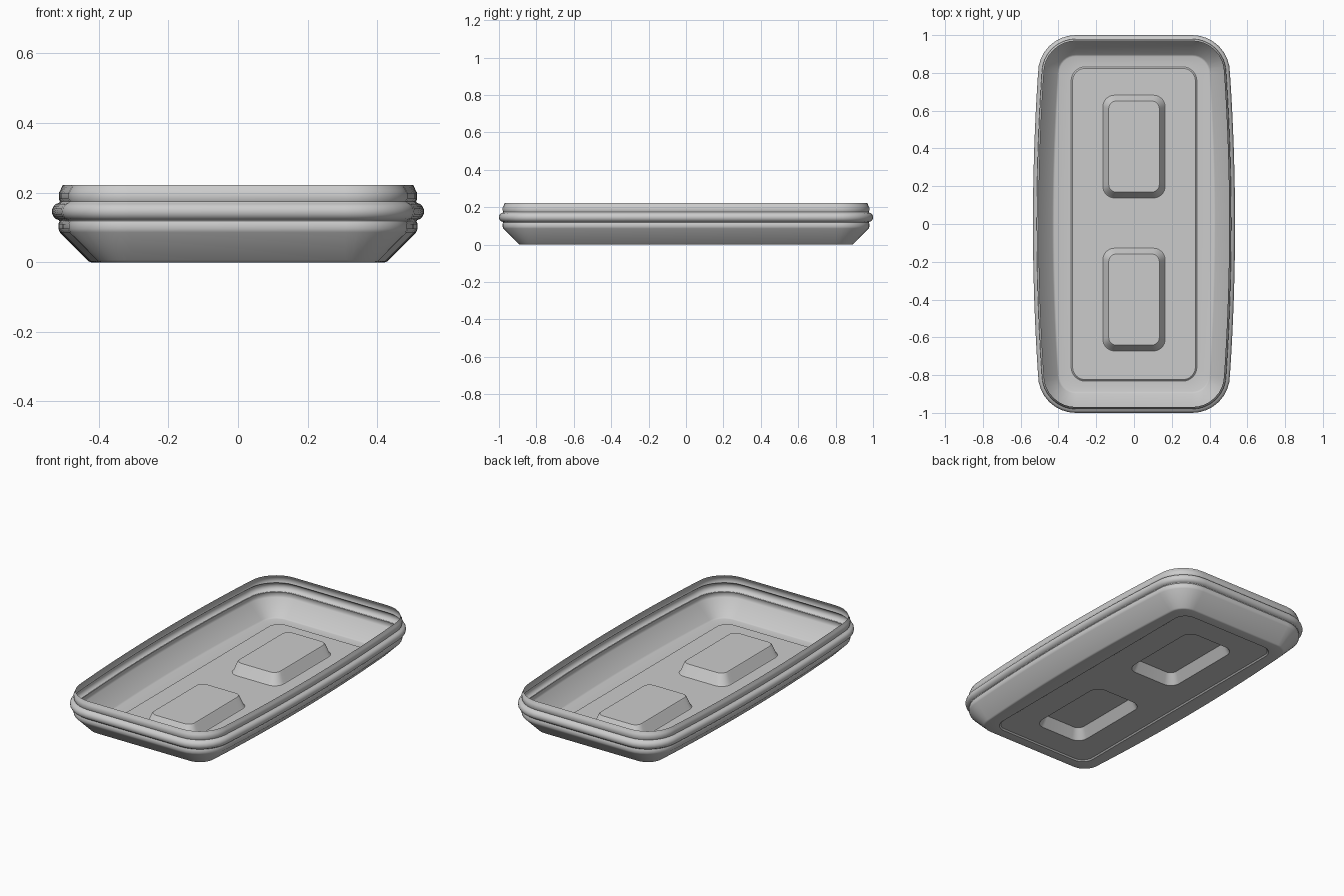
import bpy, bmesh, math

if "Cube" in bpy.data.objects:
    bpy.data.objects.remove(bpy.data.objects["Cube"])

ARC = 8      # segments per rounded corner
SIDE = 16    # segments per long side


def outline(hx, hy, r, z, bulge=0.0, cx=0.0, cy=0.0):
    """Rounded rectangle, counter-clockwise, long sides optionally bowed out."""
    pts = []
    for k, (sx, sy) in enumerate(((1, 1), (-1, 1), (-1, -1), (1, -1))):
        for i in range(ARC + 1):
            a = math.pi / 2 * (k + i / ARC)
            pts.append((sx * (hx - r) + r * math.cos(a), sy * (hy - r) + r * math.sin(a)))
        if k in (1, 3):  # long sides
            s = -1 if k == 1 else 1
            for i in range(1, SIDE):
                t = -1 + 2 * i / SIDE
                pts.append((s * hx, s * t * (hy - r)))
    out = []
    for x, y in pts:
        f = max(0.0, 1 - (y / (hy - r)) ** 2)
        out.append((cx + x + bulge * f * x / hx, cy + y, z))
    return out


bm = bmesh.new()


def loft(rings):
    """Skin a stack of outlines; returns first and last vertex loops."""
    loops = [[bm.verts.new(p) for p in ring] for ring in rings]
    n = len(loops[0])
    for a, b in zip(loops, loops[1:]):
        for i in range(n):
            j = (i + 1) % n
            bm.faces.new((a[i], a[j], b[j], b[i]))
    return loops[0], loops[-1]


def loop_edges(loop):
    return [bm.edges.get((loop[i], loop[(i + 1) % len(loop)])) for i in range(len(loop))]


# Wall profile as (inset from widest line, height), rim down to base
profile = [(0.031, 0.222), (0.024, 0.206), (0.020, 0.199), (0.020, 0.182), (0.023, 0.174)]
profile += [(0.024 - 0.024 * math.cos(a), 0.146 + 0.025 * math.sin(a))
            for a in [math.radians(80 - 20 * i) for i in range(9)]]
profile += [(0.022, 0.118), (0.019, 0.110), (0.019, 0.096), (0.023, 0.086),
            (0.103, 0.006), (0.107, 0.002), (0.113, 0.0)]
rings = [outline(0.508 - d, 1.0 - d, 0.2 - d, z, 0.027) for d, z in profile]

# Slightly raised floor panel
FLOOR = 0.007
rings.append(outline(0.333, 0.832, 0.075, 0.0))
rings.append(outline(0.325, 0.824, 0.067, FLOOR))
_, panel_edge = loft(rings)
fill = loop_edges(panel_edge)

# Two embossed pads pressed up from the floor
for cy in (0.41, -0.40):
    pad = [outline(0.165 - d, 0.272 - d, 0.062 - d * 0.7, z, cy=cy)
           for d, z in ((0, FLOOR), (0.005, 0.012), (0.026, 0.066), (0.031, 0.071))]
    base, top = loft(pad)
    bm.faces.new(top)
    fill += loop_edges(base)

# Flat floor between the panel edge and the pads
bmesh.ops.triangle_fill(bm, use_beauty=True, edges=fill)
bmesh.ops.recalc_face_normals(bm, faces=bm.faces[:])
bm.faces.ensure_lookup_table()
f = bm.faces[0]
c = f.calc_center_median()
if f.normal.x * c.x + f.normal.y * c.y < 0:
    bmesh.ops.reverse_faces(bm, faces=bm.faces[:])

mesh = bpy.data.meshes.new("tray")
bm.to_mesh(mesh)
bm.free()
tray = bpy.data.objects.new("tray", mesh)
bpy.context.collection.objects.link(tray)
bpy.context.view_layer.objects.active = tray
tray.select_set(True)
bpy.ops.object.shade_smooth_by_angle(angle=math.radians(35))
